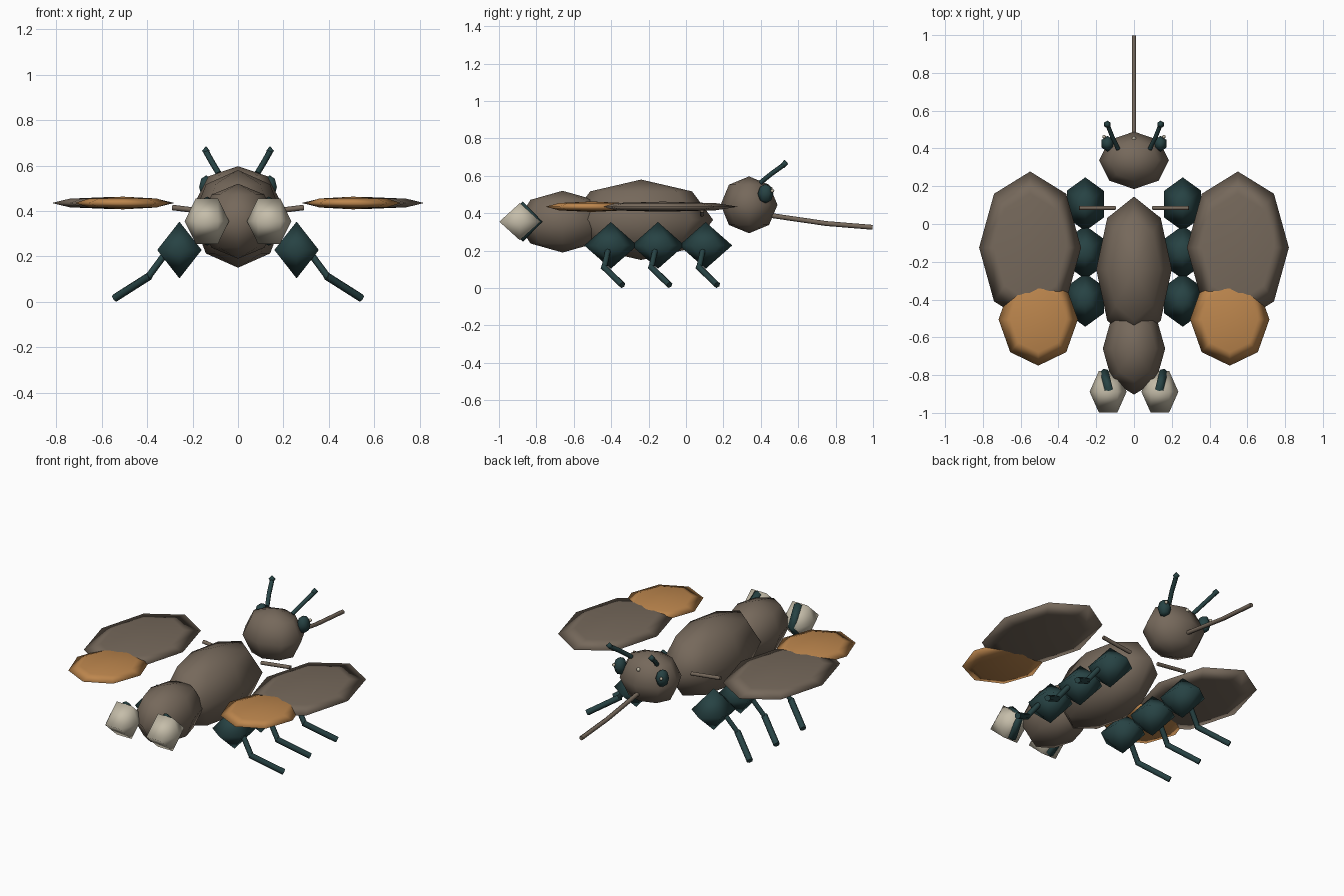
import bpy, bmesh, math
from mathutils import Vector, Matrix

if "Cube" in bpy.data.objects:
    bpy.data.objects.remove(bpy.data.objects["Cube"])


def material(name, rgb):
    m = bpy.data.materials.new(name)
    m.diffuse_color = (*rgb, 1)
    m.use_nodes = True
    m.node_tree.nodes["Principled BSDF"].inputs["Base Color"].default_value = m.diffuse_color
    return m


BROWN = material("brown", (0.18, 0.14, 0.105))
ORANGE = material("orange", (0.51, 0.24, 0.075))
TEAL = material("dark teal", (0.02, 0.055, 0.057))
CREAM = material("cream", (0.56, 0.51, 0.40))


def finish(name, bm, mat, smooth=True):
    bmesh.ops.recalc_face_normals(bm, faces=bm.faces)
    me = bpy.data.meshes.new(name)
    bm.to_mesh(me)
    bm.free()
    me.materials.append(mat)
    for p in me.polygons:
        p.use_smooth = smooth
    ob = bpy.data.objects.new(name, me)
    bpy.context.collection.objects.link(ob)
    return ob


def ball(name, mat, center, radii, seg=8, rings=4, turn=None, smooth=True):
    """Low-poly ellipsoid, turned before it is stretched."""
    bm = bmesh.new()
    bmesh.ops.create_uvsphere(bm, u_segments=seg, v_segments=rings, radius=1)
    m = Matrix.Translation(center) @ Matrix.Diagonal((*radii, 1))
    bm.transform(m @ turn if turn else m)
    return finish(name, bm, mat, smooth)


def rod(name, mat, points, radius, sides=6):
    """Straight cylinders joined along a path."""
    bm = bmesh.new()
    for a, b in zip(points, points[1:]):
        a, b = Vector(a), Vector(b)
        d = b - a
        m = Matrix.Translation((a + b) / 2) @ d.to_track_quat('Z', 'Y').to_matrix().to_4x4()
        bmesh.ops.create_cone(bm, cap_ends=True, segments=sides, radius1=radius,
                              radius2=radius, depth=d.length + radius * 0.4, matrix=m)
    ob = finish(name, bm, mat)
    bpy.context.view_layer.objects.active = ob
    ob.select_set(True)
    bpy.ops.object.shade_smooth_by_angle(angle=math.radians(62))
    ob.select_set(False)
    return ob


def square_ring(name, mat, center, radius, thick, tilt):
    """Four-cornered ring around x, tilted about z."""
    bm = bmesh.new()
    m = Matrix.Translation(center) @ Matrix.Rotation(tilt, 4, 'Z')
    loops = []
    for i in range(4):
        a = i * math.pi / 2
        loop = []
        for j in range(6):
            b = j * math.pi / 3
            r = radius + thick * math.cos(b)
            loop.append(bm.verts.new(m @ Vector((thick * 1.2 * math.sin(b),
                                                 r * math.cos(a), r * math.sin(a)))))
        loops.append(loop)
    for i in range(4):
        p, q = loops[i], loops[(i + 1) % 4]
        for j in range(6):
            k = (j + 1) % 6
            bm.faces.new((p[j], p[k], q[k], q[j]))
    return finish(name, bm, mat)


# Body
ball("thorax", BROWN, (0, -0.24, 0.365), (0.2, 0.385, 0.215))
ball("abdomen", BROWN, (0, -0.66, 0.355), (0.165, 0.243, 0.165))
ball("head", BROWN, (0, 0.337, 0.445), (0.185, 0.152, 0.152))
rod("proboscis", BROWN, [(0, 0.44, 0.39), (0, 0.75, 0.345), (0, 0.995, 0.325)], 0.013)
ball("forehead_speck", CREAM, (0, 0.452, 0.53), (0.012, 0.012, 0.012), 6, 4)

to_x = Matrix.Rotation(math.pi / 2, 4, 'Y')

for s, side in ((1, "right"), (-1, "left")):
    # Wings and the stalks that carry them
    ball(side + "_large_wing", BROWN, (s * 0.55, -0.125, 0.435), (0.27, 0.403, 0.027))
    ball(side + "_small_wing", ORANGE, (s * 0.507, -0.505, 0.435), (0.21, 0.245, 0.028))
    rod(side + "_wing_stalk", BROWN, [(s * 0.1, 0.085, 0.392), (s * 0.288, 0.085, 0.415)], 0.012)

    # Banded tail bulbs
    ball(side + "_tail_bulb", CREAM, (s * 0.137, -0.888, 0.355), (0.098, 0.127, 0.115),
         4, 3, to_x)
    square_ring(side + "_tail_band", TEAL, (s * 0.135, -0.872, 0.355), 0.087, 0.021, s * -0.24)

    # Eyes and antennae
    ball(side + "_eye", TEAL, (s * 0.14, 0.425, 0.505), (0.036, 0.042, 0.052), 6, 4)
    ball(side + "_eye_speck", CREAM, (s * 0.158, 0.462, 0.52), (0.01, 0.01, 0.01), 6, 4)
    rod(side + "_antenna", TEAL, [(s * 0.085, 0.40, 0.565), (s * 0.112, 0.455, 0.61),
                                  (s * 0.14, 0.525, 0.66)], 0.013)
    ball(side + "_antenna_tip", TEAL, (s * 0.141, 0.527, 0.664), (0.02, 0.02, 0.022), 6, 2)

    # Three legs, each a double-cone hip with a bent shin
    for n, y in (("front", 0.105), ("middle", -0.15), ("rear", -0.402)):
        ball(f"{side}_{n}_hip", TEAL, (s * 0.258, y, 0.228), (0.113, 0.142, 0.125), 6, 2)
        rod(f"{side}_{n}_upper_leg", TEAL,
            [(s * 0.31, y - 0.01, 0.225), (s * 0.395, y - 0.035, 0.11)], 0.015)
        rod(f"{side}_{n}_lower_leg", TEAL,
            [(s * 0.392, y - 0.037, 0.112), (s * 0.54, y + 0.06, 0.018)], 0.018)
